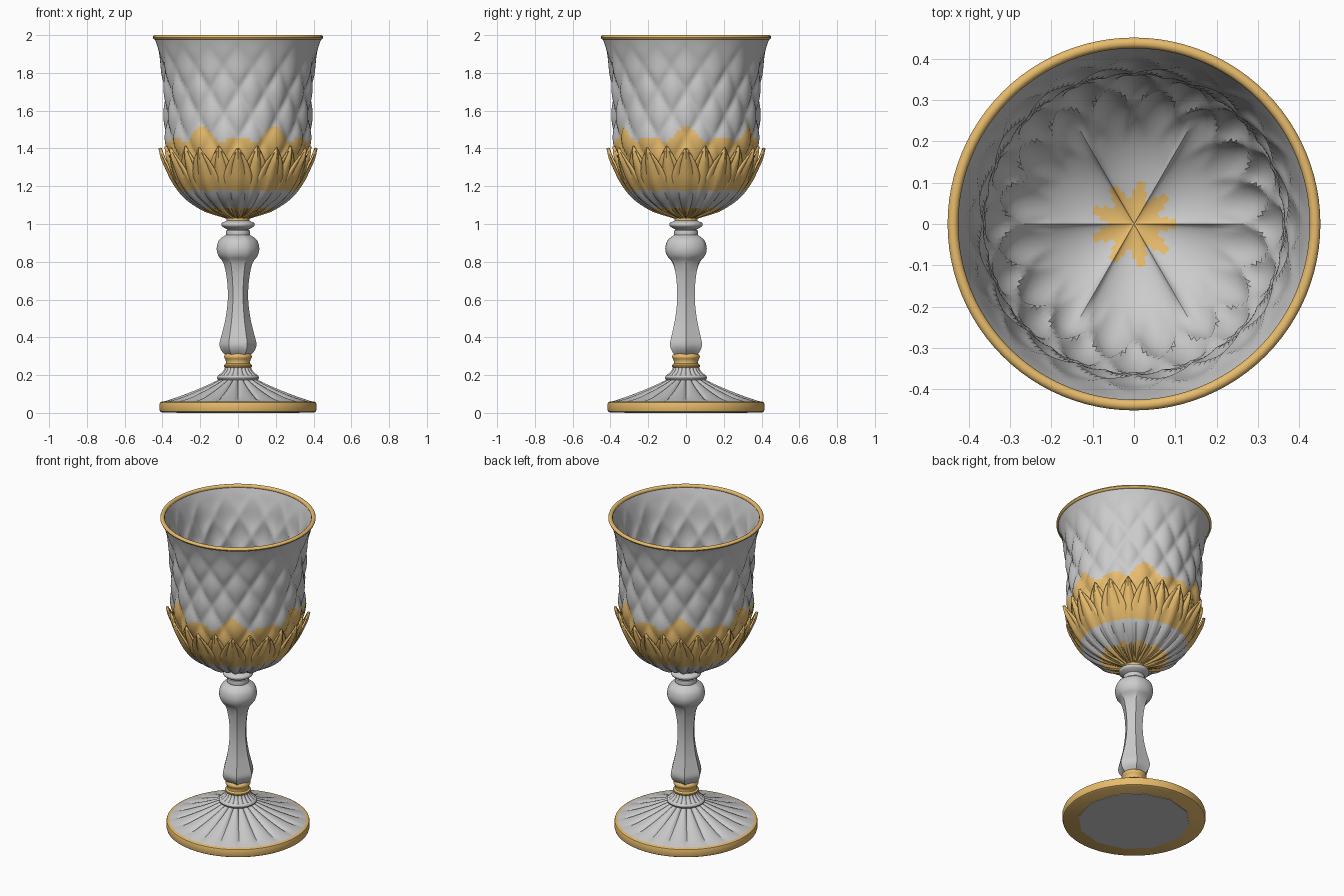
import bpy, math
from math import sin, cos, pi, tau, sqrt, radians

if "Cube" in bpy.data.objects:
    bpy.data.objects.remove(bpy.data.objects["Cube"])


def material(name, colour):
    m = bpy.data.materials.new(name)
    m.diffuse_color = colour
    m.use_nodes = True
    m.node_tree.nodes["Principled BSDF"].inputs["Base Color"].default_value = m.diffuse_color
    return m


GREY = material("grey", (0.8, 0.8, 0.8, 1))
GOLD = material("gold", (0.8, 0.5, 0.15, 1))


def curve(pts, step):
    """Smooth curve through (r, z) points, resampled at an even spacing."""
    p = [pts[0]] + list(pts) + [pts[-1]]
    dense = []
    for k in range(1, len(p) - 2):
        for n in range(24):
            t = n / 24
            dense.append(tuple(0.5 * (2 * b + (c - a) * t + (2 * a - 5 * b + 4 * c - d) * t * t
                                      + (3 * b - a - 3 * c + d) * t ** 3)
                               for a, b, c, d in zip(p[k - 1], p[k], p[k + 1], p[k + 2])))
    dense.append(tuple(pts[-1]))
    length = [0]
    for a, b in zip(dense, dense[1:]):
        length.append(length[-1] + math.dist(a, b))
    count = max(2, round(length[-1] / step))
    out, k = [], 0
    for n in range(count + 1):
        s = length[-1] * n / count
        while k < len(dense) - 2 and length[k + 1] < s:
            k += 1
        f = min(1, (s - length[k]) / max(1e-9, length[k + 1] - length[k]))
        out.append(tuple(a + (b - a) * f for a, b in zip(dense[k], dense[k + 1])))
    return out


def normals(path):
    """Outward normal at each point of a path that runs upward."""
    res = []
    for k in range(len(path)):
        a, b = path[max(0, k - 1)], path[min(len(path) - 1, k + 1)]
        d = math.dist(a, b) or 1
        res.append(((b[1] - a[1]) / d, -(b[0] - a[0]) / d))
    return res


def build(name, verts, faces, gold=True, angle=35):
    me = bpy.data.meshes.new(name)
    me.from_pydata(verts, [], faces)
    me.materials.append(GREY)
    me.materials.append(GOLD)
    for f in me.polygons:
        f.material_index = int(gold(f.center) if callable(gold) else gold)
    ob = bpy.data.objects.new(name, me)
    bpy.context.collection.objects.link(ob)
    bpy.ops.object.select_all(action='DESELECT')
    ob.select_set(True)
    bpy.context.view_layer.objects.active = ob
    bpy.ops.object.shade_smooth_by_angle(angle=radians(angle))
    return ob


def lathe(name, path, segs=64, push=None, gold=False, angle=35, inward=False):
    """Spin a path round z; push(r, z, theta) moves points along the normal."""
    verts, faces = [], []
    for (r, z), (nr, nz) in zip(path, normals(path)):
        for i in range(segs):
            th = tau * i / segs
            d = push(r, z, th) if push else 0
            rr = max(0.001, r + nr * d)
            verts.append((rr * cos(th), rr * sin(th), z + nz * d))
    for j in range(len(path) - 1):
        for i in range(segs):
            k = (i + 1) % segs
            f = (j * segs + i, j * segs + k, (j + 1) * segs + k, (j + 1) * segs + i)
            faces.append(f[::-1] if inward else f)
    return build(name, verts, faces, gold, angle)


# Cup relief: quilted diamonds on the wall, six petals in the bottom
def quilt(r, z, th):
    u, v = 16 * th / tau, (z - 1.2) / 0.25
    diamond = 0.024 * (sqrt(abs(sin(pi * (u + v)) * sin(pi * (u - v)))) - 0.6)
    petal = 0.03 * min(1, r / 0.2) * (sqrt(abs(sin(3 * th))) - 0.75)
    w = min(1, max(0, (z - 1.12) / 0.1))
    fade = min(1, max(0, (1.96 - z) / 0.2))
    return (diamond * w + petal * (1 - w)) * fade


def gold_band(z):
    return z > 1.175 or z < 1.085


def cup_gold(c):
    th = math.atan2(c.y, c.x)
    tip6 = abs(((th / (pi / 3)) % 1) - 0.5) * 2
    tip12 = abs(((th / (pi / 6)) % 1) - 0.5) * 2
    return gold_band(c.z) and c.z < 1.4 + 0.07 * tip6 + 0.06 * tip12


def floor_gold(c):
    th = math.atan2(c.y, c.x)
    return math.hypot(c.x, c.y) < 0.085 + 0.02 * cos(9 * th) and c.z < 1.3


outer = [(0.05, 1.03), (0.16, 1.075), (0.25, 1.135), (0.315, 1.215), (0.36, 1.32), (0.383, 1.42),
         (0.386, 1.6), (0.392, 1.72), (0.405, 1.84), (0.425, 1.93), (0.444, 1.99)]
inner = [(0.001, 1.06), (0.07, 1.065), (0.16, 1.095), (0.24, 1.15), (0.302, 1.228), (0.346, 1.33),
         (0.368, 1.42), (0.371, 1.6), (0.377, 1.72), (0.39, 1.84), (0.41, 1.93), (0.43, 1.99)]
lathe("cup_outside", curve(outer, 0.0208), 192, quilt, cup_gold)
lathe("cup_inside", curve(inner, 0.0208), 192, quilt, floor_gold, inward=True)

# Gold lip
lip = [(0.438 + 0.013 * cos(tau * k / 10), 1.988 + 0.012 * sin(tau * k / 10)) for k in range(11)]
lathe("cup_rim", lip, 96, gold=True, angle=60)


# Leaf calyx: two rings of twelve pointed leaves
def leaves(name, pts, wide, start):
    path = curve(pts, 0.025)
    nrm = normals(path)
    rows, cols = len(path), 9
    verts, faces = [], []
    for n in range(12):
        base = len(verts)
        mid = start + n * tau / 12
        for j, ((r, z), (nr, nz)) in enumerate(zip(path, nrm)):
            t = j / (rows - 1)
            if t < 0.62:
                w = 0.012 + (wide - 0.012) * sin(t / 0.62 * pi / 2) ** 1.5
            else:
                w = wide * max(0.02, cos((t - 0.62) / 0.38 * pi / 2)) ** 0.8
            for i in range(cols):
                s = 2 * i / (cols - 1) - 1
                # raised midrib and edges with hollows between
                d = 0.012 * abs(cos(pi * s)) * min(1, w / 0.04) - 0.012 * s * s
                th = mid + s * w / r
                rr = r + nr * d
                verts.append((rr * cos(th), rr * sin(th), z + nz * d))
        for j in range(rows - 1):
            for i in range(cols - 1):
                a = base + j * cols + i
                faces.append((a, a + 1, a + cols + 1, a + cols))
    ob = build(name, verts, faces, lambda c: gold_band(c.z), 40)
    mod = ob.modifiers.new("thickness", 'SOLIDIFY')
    mod.thickness = 0.01


leaves("front_leaves", [(0.055, 1.03), (0.17, 1.075), (0.27, 1.14), (0.335, 1.22),
                        (0.38, 1.31), (0.42, 1.4)], 0.08, 0)
leaves("back_leaves", [(0.055, 1.033), (0.17, 1.08), (0.262, 1.14), (0.327, 1.22),
                       (0.372, 1.32), (0.402, 1.41)], 0.075, pi / 12)


# Stem: six-sided baluster, rounder towards the upper bulb
def hexagon(r, z, th):
    f = cos(pi / 6) / cos(th % (pi / 3) - pi / 6)
    amount = 1 if z < 0.75 else max(0.2, 1 - (z - 0.75) / 0.1)
    return r * (f - 1) * amount


stem = [(0.062, 0.3), (0.088, 0.33), (0.098, 0.365), (0.085, 0.42), (0.066, 0.5), (0.054, 0.6),
        (0.058, 0.7), (0.076, 0.79), (0.103, 0.83), (0.113, 0.87), (0.1, 0.915), (0.06, 0.945)]
lathe("stem", curve(stem, 0.014), 48, hexagon, angle=25)

# Turned rings under the cup
lathe("upper_ring", curve([(0.05, 0.935), (0.062, 0.94), (0.062, 0.965), (0.055, 0.97), (0.07, 0.978),
                           (0.086, 0.99), (0.086, 1.005), (0.065, 1.015), (0.055, 1.02)], 0.005), 48)
lathe("cup_seat", [(0.05, 1.01), (0.06, 1.015), (0.06, 1.032), (0.04, 1.04)], 48, gold=True)

# Gold collar below the stem
lathe("lower_collar", curve([(0.05, 0.235), (0.07, 0.24), (0.075, 0.252), (0.064, 0.262), (0.066, 0.28),
                             (0.074, 0.295), (0.068, 0.31), (0.05, 0.318)], 0.006), 48, gold=True)

# Ribbed flare and its ring
lathe("ribbed_flare", curve([(0.1, 0.195), (0.083, 0.21), (0.07, 0.225), (0.06, 0.25)], 0.008), 120,
      lambda r, z, th: 0.006 * abs(sin(10 * th)))
ring = [(0.095 + 0.016 * cos(tau * k / 12), 0.186 + 0.014 * sin(tau * k / 12)) for k in range(13)]
lathe("foot_ring", ring, 48, angle=60)


# Pleated foot
def pleats(r, z, th):
    inside = max(0, min(1, (0.4 - r) / 0.08))
    return -0.013 * inside * (1 - sqrt(abs(sin(10 * th))))


lathe("foot", curve([(0.408, 0.056), (0.32, 0.085), (0.22, 0.123), (0.14, 0.158), (0.09, 0.183)], 0.02),
      160, pleats)

# Gold edge of the foot and the plain underside
lathe("foot_edge", [(0.001, 0.003), (0.405, 0.003), (0.413, 0.008), (0.416, 0.02), (0.416, 0.045),
                    (0.413, 0.055), (0.404, 0.06), (0.38, 0.058)], 96, gold=True)
lathe("foot_underside", [(0.001, 0.0), (0.325, 0.0), (0.325, 0.004)], 12)
